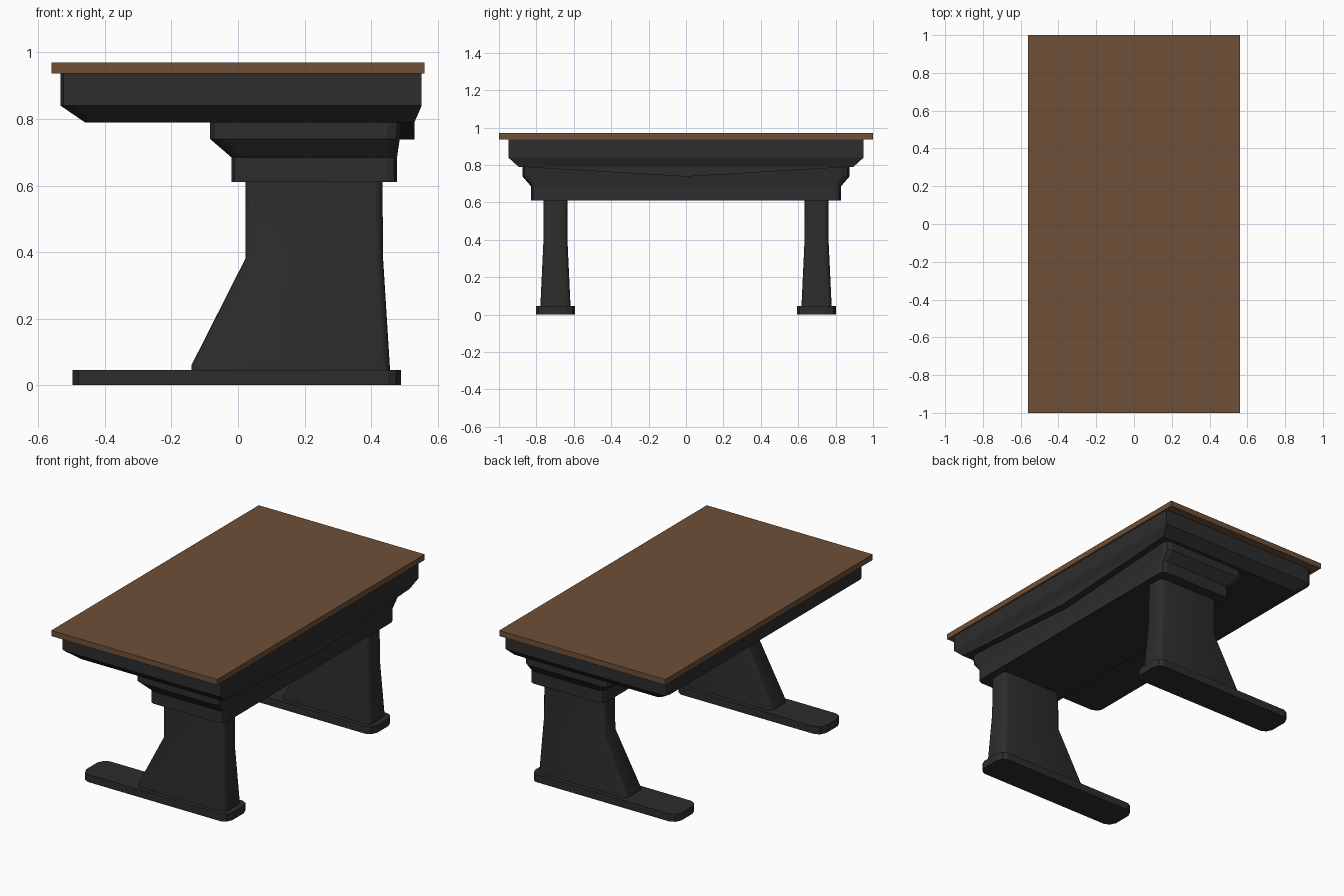
import bpy, bmesh, math

if "Cube" in bpy.data.objects:
    bpy.data.objects.remove(bpy.data.objects["Cube"])


def material(name, rgb):
    m = bpy.data.materials.new(name)
    m.diffuse_color = (*rgb, 1)
    m.use_nodes = True
    m.node_tree.nodes["Principled BSDF"].inputs["Base Color"].default_value = m.diffuse_color
    return m


wood = material("brown wood", (0.155, 0.080, 0.038))
dark = material("dark charcoal", (0.026, 0.026, 0.026))


def ring(x0, x1, y0, y1, z, left=0.0, right=0.0, steps=2):
    """Rectangle outline with rounded corners (separate radius on the -x and +x ends)."""
    pts = []
    for sx, sy, a0 in ((1, 1, 0), (-1, 1, 90), (-1, -1, 180), (1, -1, 270)):
        r = right if sx > 0 else left
        cx = x1 - r if sx > 0 else x0 + r
        cy = y1 - r if sy > 0 else y0 + r
        for i in range(steps + 1):
            a = math.radians(a0 + 90 * i / steps)
            pts.append((cx + r * math.cos(a), cy + r * math.sin(a), z))
    return pts


def loft(name, rings, mat, smooth=True):
    """Skin a stack of outlines, capped at both ends."""
    bm = bmesh.new()
    loops = [[bm.verts.new(p) for p in r] for r in rings]
    n = len(loops[0])
    for a, b in zip(loops, loops[1:]):
        for i in range(n):
            j = (i + 1) % n
            bm.faces.new((a[i], a[j], b[j], b[i]))
    bm.faces.new(loops[0][::-1])
    bm.faces.new(loops[-1])
    bmesh.ops.remove_doubles(bm, verts=bm.verts, dist=1e-5)
    bmesh.ops.recalc_face_normals(bm, faces=bm.faces)
    mesh = bpy.data.meshes.new(name)
    bm.to_mesh(mesh)
    bm.free()
    mesh.materials.append(mat)
    ob = bpy.data.objects.new(name, mesh)
    bpy.context.collection.objects.link(ob)
    if smooth:
        bpy.ops.object.select_all(action='DESELECT')
        ob.select_set(True)
        bpy.context.view_layer.objects.active = ob
        bpy.ops.object.shade_smooth_by_angle(angle=math.radians(46))
    return ob


# Tabletop board
loft("tabletop", [ring(-0.56, 0.56, -1, 1, z) for z in (0.936, 0.97)], wood, False)

# Deep apron with a sloping lower edge
loft("apron", [
    ring(-0.46, 0.53, -0.895, 0.895, 0.79, 0.03),
    ring(-0.533, 0.552, -0.95, 0.95, 0.84, 0.03),
    ring(-0.533, 0.552, -0.95, 0.95, 0.937, 0.03)], dark, False)

# Shallow V-shaped lip under the +x edge of the apron
loft("apron_lip", [
    [(x, -0.895, 0.791), (x, 0, 0.738), (x, 0.895, 0.791)] for x in (0.45, 0.53)], dark, False)

# Stepped beam that carries the apron
loft("support_beam", [
    ring(-0.02, 0.478, -0.828, 0.828, 0.61, 0.03, 0.03),
    ring(-0.02, 0.478, -0.828, 0.828, 0.685, 0.03, 0.03),
    ring(-0.084, 0.486, -0.875, 0.875, 0.74, 0.04, 0.04),
    ring(-0.084, 0.492, -0.875, 0.875, 0.795, 0.04, 0.04)], dark, False)

# Legs and feet, one pair on each side
for side, y in (("front", -0.698), ("back", 0.698)):
    loft(side + "_leg", [
        ring(x0, x1, y - w, y + w, z, 0.025, 0.025, 3)
        for x0, x1, w, z in ((-0.14, 0.456, 0.08, 0.04), (-0.14, 0.456, 0.08, 0.06),
                             (0.022, 0.436, 0.065, 0.38), (0.022, 0.434, 0.064, 0.615))], dark)
    foot = [(0.45, 0.105), (0.475, 0.09), (0.49, 0.055),
            (-0.497, 0.055), (-0.48, 0.09), (-0.45, 0.105)]
    outline = foot[:3][::-1] + foot[:2:-1]
    outline = [(x, w) for x, w in outline] + [(x, -w) for x, w in outline[::-1]]
    loft(side + "_foot", [[(x, y + w, z) for x, w in outline] for z in (0, 0.046)], dark, False)
